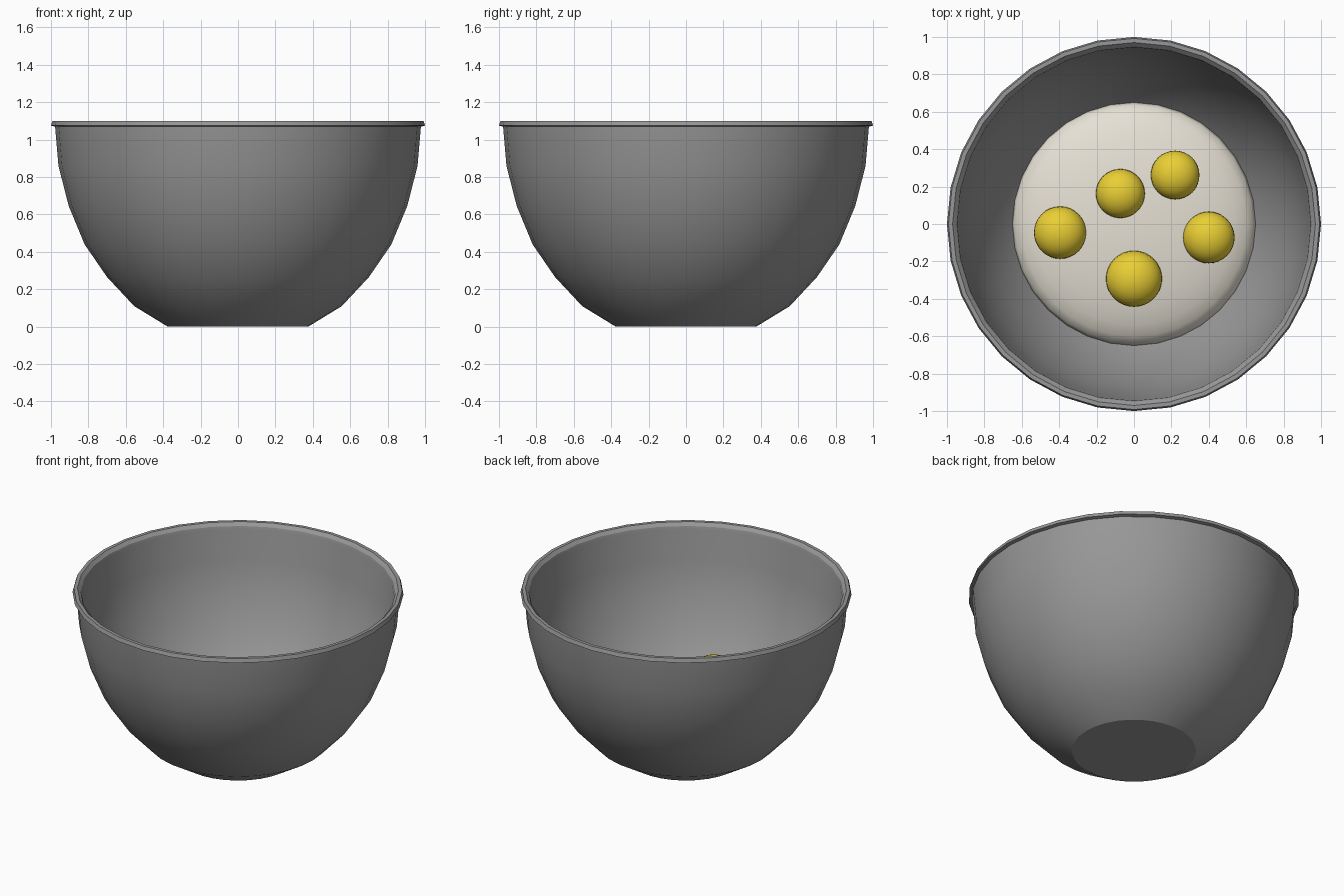
import bpy, bmesh, math

if "Cube" in bpy.data.objects:
    bpy.data.objects.remove(bpy.data.objects["Cube"])

SEG = 32

def material(name, rgb):
    m = bpy.data.materials.new(name)
    m.diffuse_color = (*rgb, 1)
    m.use_nodes = True
    m.node_tree.nodes["Principled BSDF"].inputs["Base Color"].default_value = m.diffuse_color
    return m

def smooth(ob, angle):
    bpy.ops.object.select_all(action='DESELECT')
    ob.select_set(True)
    bpy.context.view_layer.objects.active = ob
    bpy.ops.object.shade_smooth_by_angle(angle=math.radians(angle))

def lathe(name, profile, mat):
    """Revolve (radius, z) points around z; the first and last rings are capped."""
    bm = bmesh.new()
    rings = [[bm.verts.new((r * math.sin(2 * math.pi * i / SEG),
                            r * math.cos(2 * math.pi * i / SEG), z))
              for i in range(SEG)] for r, z in profile]
    for a, b in zip(rings, rings[1:]):
        for i in range(SEG):
            j = (i + 1) % SEG
            bm.faces.new((a[i], a[j], b[j], b[i]))
    bm.faces.new(rings[0])
    bm.faces.new(rings[-1])
    bmesh.ops.recalc_face_normals(bm, faces=bm.faces)
    me = bpy.data.meshes.new(name)
    bm.to_mesh(me)
    bm.free()
    ob = bpy.data.objects.new(name, me)
    bpy.context.collection.objects.link(ob)
    me.materials.append(mat)
    smooth(ob, 28)

def ellipsoid(name, loc, scale, mat):
    bpy.ops.mesh.primitive_uv_sphere_add(segments=SEG, ring_count=16, location=loc)
    ob = bpy.context.object
    ob.name = name
    ob.scale = scale
    bpy.ops.object.transform_apply(location=False, rotation=False, scale=True)
    ob.data.materials.append(mat)
    smooth(ob, 60)

# Bowl: outer wall, lipped rim, inner wall
lathe("mixing_bowl", [
    (0.375, 0.0), (0.555, 0.11), (0.70, 0.265), (0.82, 0.44), (0.905, 0.645),
    (0.96, 0.86), (0.978, 1.07),
    (1.0, 1.075), (0.992, 1.10), (0.97, 1.10), (0.95, 1.08),
    (0.945, 1.06), (0.93, 0.86), (0.876, 0.66), (0.795, 0.46), (0.68, 0.29),
    (0.54, 0.14), (0.37, 0.03)], material("dark_grey", (0.31, 0.31, 0.31)))

# Flattened mound of flour in the bottom of the bowl
ellipsoid("flour", (0, 0, 0.26), (0.65, 0.65, 0.16), material("cream", (0.79, 0.75, 0.66)))

# Egg yolks resting on the flour
yolk = material("yolk_yellow", (0.82, 0.62, 0.035))
for n, (x, y, z, r) in enumerate([
        (0.0, -0.293, 0.415, 0.15), (-0.395, -0.046, 0.395, 0.14),
        (0.40, -0.072, 0.395, 0.138), (-0.073, 0.163, 0.42, 0.131),
        (0.22, 0.262, 0.415, 0.13)]):
    ellipsoid(f"yolk_{n + 1}", (x, y, z), (r, r, r * 0.8), yolk)
